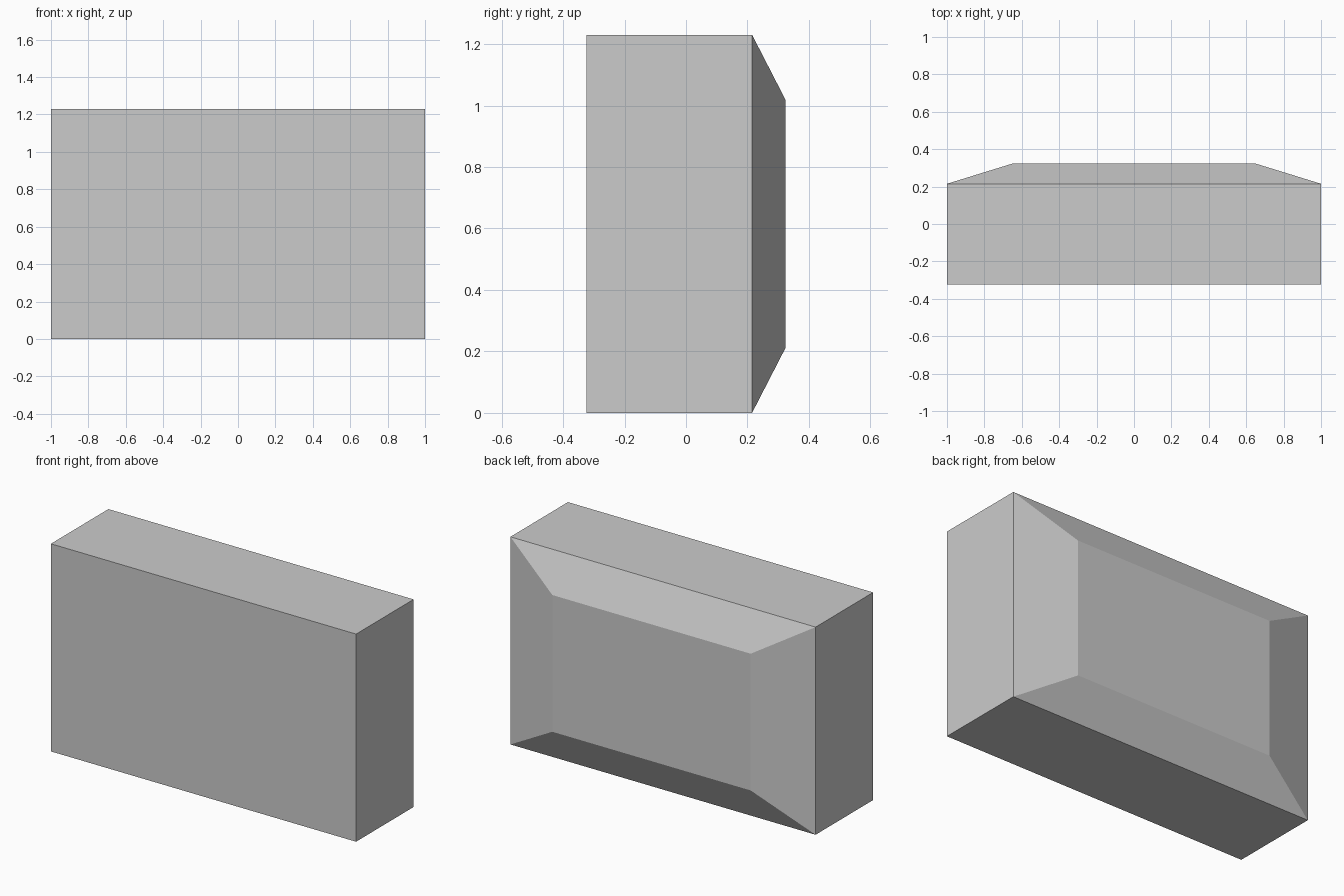
import bpy, bmesh
from mathutils import Vector

if "Cube" in bpy.data.objects:
    bpy.data.objects.remove(bpy.data.objects["Cube"])

FRONT, SEAM, BACK = -0.323, 0.215, 0.323
HEIGHT = 1.23

# Plain box body
bm = bmesh.new()
bmesh.ops.create_cube(bm, size=1)
for v in bm.verts:
    v.co = Vector((v.co.x * 2, SEAM if v.co.y > 0 else FRONT, (v.co.z + 0.5) * HEIGHT))

# Back bulge: extrude the back face and taper it to the raised panel
back = max(bm.faces, key=lambda f: f.calc_center_median().y)
panel = bmesh.ops.extrude_discrete_faces(bm, faces=[back])["faces"][0]
for v in panel.verts:
    z = 0.21 if v.co.z < HEIGHT / 2 else 1.02
    v.co = Vector((v.co.x * 0.65, BACK, z))

bmesh.ops.recalc_face_normals(bm, faces=bm.faces)
mesh = bpy.data.meshes.new("box_body")
bm.to_mesh(mesh)
bm.free()
bpy.context.collection.objects.link(bpy.data.objects.new("box_body", mesh))
